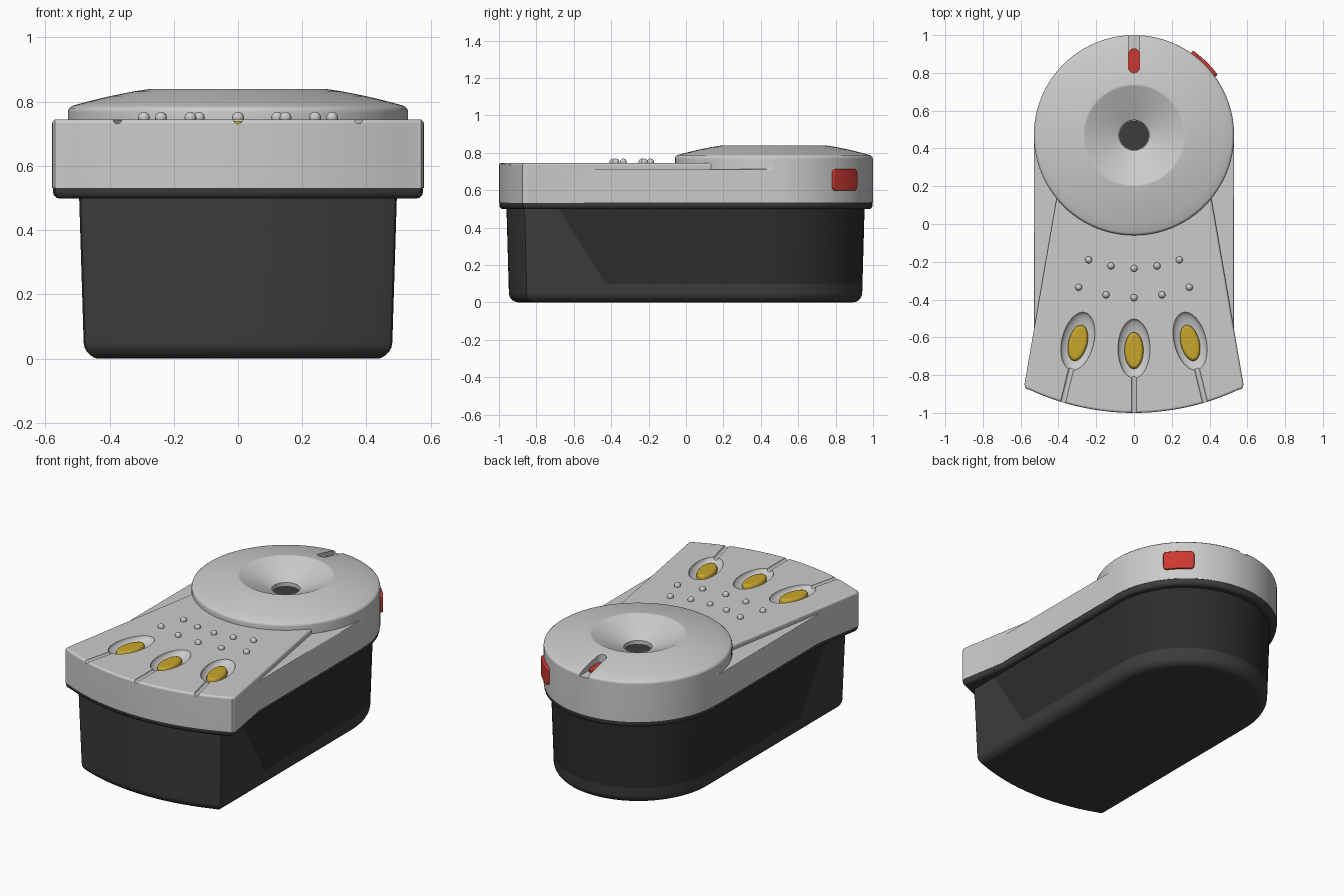
import bpy, bmesh, math
from mathutils import Vector, Matrix

if "Cube" in bpy.data.objects:
    bpy.data.objects.remove(bpy.data.objects["Cube"])


def material(name, rgb):
    m = bpy.data.materials.new(name)
    m.diffuse_color = (*rgb, 1)
    m.use_nodes = True
    m.node_tree.nodes["Principled BSDF"].inputs["Base Color"].default_value = m.diffuse_color
    return m


DARK = material("dark_plastic", (0.045, 0.045, 0.045))
DARKER = material("darker_panel", (0.026, 0.026, 0.026))
RED = material("red", (0.6, 0.04, 0.03))
YELLOW = material("yellow", (0.58, 0.38, 0.025))


def finish(bm, name, mat=None):
    bmesh.ops.recalc_face_normals(bm, faces=bm.faces)
    me = bpy.data.meshes.new(name)
    bm.to_mesh(me)
    bm.free()
    ob = bpy.data.objects.new(name, me)
    bpy.context.collection.objects.link(ob)
    if mat:
        me.materials.append(mat)
    return ob


def prism_bm(pts, z0, z1, top=0, bottom=0, taper=(1, 1), segs=3):
    """Extruded outline with optional rounded rims and a tapered base."""
    bm = bmesh.new()
    lo = [bm.verts.new((x * taper[0], y * taper[1], z0)) for x, y in pts]
    hi = [bm.verts.new((x, y, z1)) for x, y in pts]
    n = len(pts)
    bm.faces.new(lo)
    bm.faces.new(hi)
    for i in range(n):
        j = (i + 1) % n
        bm.faces.new((lo[i], lo[j], hi[j], hi[i]))
    bmesh.ops.recalc_face_normals(bm, faces=bm.faces)
    for z, w in ((z1, top), (z0, bottom)):
        if w:
            rim = [e for e in bm.edges if all(abs(v.co.z - z) < 1e-5 for v in e.verts)]
            bmesh.ops.bevel(bm, geom=rim, offset=w, segments=segs, profile=0.5, affect='EDGES')
    return bm


def prism(name, pts, z0, z1, mat=None, **kw):
    return finish(prism_bm(pts, z0, z1, **kw), name, mat)


def ball(name, loc, size, rot=0, mat=None, u=32, v=16):
    bm = bmesh.new()
    m = Matrix.Translation(loc) @ Matrix.Rotation(rot, 4, 'Z') @ Matrix.Diagonal((*size, 1))
    bmesh.ops.create_uvsphere(bm, u_segments=u, v_segments=v, radius=1, matrix=m)
    return finish(bm, name, mat)


def boolean(ob, other, op):
    m = ob.modifiers.new(op, 'BOOLEAN')
    m.operation, m.object, m.solver = op, other, 'EXACT'
    bpy.context.view_layer.objects.active = ob
    bpy.ops.object.modifier_apply(modifier=m.name)
    bpy.data.objects.remove(other)


def arc(cx, cy, rx, ry, a0, a1, n):
    return [(cx + rx * math.cos(math.radians(a0 + (a1 - a0) * i / n)),
             cy + ry * math.sin(math.radians(a0 + (a1 - a0) * i / n))) for i in range(n + 1)]


def front_curve(half, y0, n=24):
    """Shallow bowed front, left to right."""
    R = 1.31
    xs = [half * (2 * i / n - 1) for i in range(n + 1)]
    return [(x, y0 + R - math.sqrt(R * R - x * x)) for x in xs]


# Front part shared by deck and rim: bowed edge with rounded, flared corners
corner = [(0.57, -0.874), (0.578, -0.862), (0.579, -0.845)]
front = [(-x, y) for x, y in reversed(corner)] + front_curve(0.555, -1.0) + corner

# Lower tub, tapered, with a darker wrap-around panel
tub_pts = front_curve(0.475, -0.96) + [(0.49, -0.863), (0.495, -0.85)] \
    + arc(0, 0.46, 0.495, 0.495, 0, 180, 48) + [(-0.495, -0.85), (-0.49, -0.863)]
bm = prism_bm(tub_pts, 0, 0.51, bottom=0.05, taper=(0.968, 0.985), segs=5)
p, nrm = Vector((0, -0.68, 0.5)), Vector((0, 0.4, 0.25))
for co, no in ((Vector((0, 0, 0.1)), Vector((0, 0, 1))), (p, nrm)):
    bmesh.ops.bisect_plane(bm, geom=bm.verts[:] + bm.edges[:] + bm.faces[:], plane_co=co, plane_no=no)
for f in bm.faces:
    c = f.calc_center_median()
    if c.z > 0.1 and (c - p).dot(nrm) > 0:
        f.material_index = 1
tub = finish(bm, "lower_tub", DARK)
tub.data.materials.append(DARKER)

# Dark rim between the tub and the grey top
rim_pts = front + [(0.53, -0.56)] + arc(0, 0.47, 0.53, 0.53, 0, 180, 48) + [(-0.53, -0.56)]
prism("lower_rim", [(x * 0.996, y * 0.998) for x, y in rim_pts], 0.498, 0.536, DARK, bottom=0.022)

# Round turret with a conical dish
profile = [(0, 0.535), (0.53, 0.535), (0.53, 0.768), (0.527, 0.778), (0.517, 0.787), (0.47, 0.8),
           (0.4, 0.817), (0.33, 0.831), (0.272, 0.84), (0.26, 0.84), (0.08, 0.757), (0.08, 0.728), (0, 0.728)]
bm = bmesh.new()
vs = [bm.verts.new((r, 0.47, z)) for r, z in profile]
es = [bm.edges.new(e) for e in zip(vs, vs[1:])]
bmesh.ops.spin(bm, geom=vs + es, cent=(0, 0.47, 0), axis=(0, 0, 1), angle=2 * math.pi, steps=96)
bmesh.ops.remove_doubles(bm, verts=bm.verts, dist=1e-5)
top = finish(bm, "top_housing")

# Red marker slot at the back of the turret
slot = arc(0, 0.83, 0.03, 0.03, 180, 360, 12) + [(0.03, 1.1), (-0.03, 1.1)]
boolean(top, prism("slot_cutter", slot, 0.768, 0.95), 'DIFFERENCE')
marker = arc(0, 0.83, 0.0295, 0.0295, 180, 360, 12) + arc(0, 0.9, 0.0295, 0.0295, 0, 180, 12)
prism("red_marker", marker, 0.76, 0.781, RED)
prism("dish_hole_floor", arc(0, 0.47, 0.079, 0.079, 0, 352.5, 47), 0.72, 0.733, DARK)

# Side shelf and flared deck joined to the turret (dish interior is kept clear)
shelf = [(-0.53, -0.6), (0.53, -0.6), (0.53, 0.46), (-0.53, 0.46)]
deck = front + [(0.385, 0.28), (-0.385, 0.28)]
boolean(top, prism("shelf", shelf, 0.533, 0.714, top=0.006), 'UNION')
boolean(top, prism("deck", deck, 0.531, 0.745, top=0.013), 'UNION')
# (deck stays below the dish: refresh the hole so its floor is open)
boolean(top, prism("hole_cutter", arc(0, 0.47, 0.08, 0.08, 0, 356.25, 95), 0.7285, 0.9), 'DIFFERENCE')

# Three scooped pockets with keys and thin grooves to the front edge
for x, y, rot in ((0, -0.66, 0), (0.297, -0.62, 0.24), (-0.297, -0.62, -0.24)):
    boolean(top, ball("scoop", (x, y, 0.745), (0.085, 0.157, 0.042), rot), 'DIFFERENCE')
    d = Vector((math.sin(rot), -math.cos(rot), 0))
    bm = bmesh.new()
    m = Matrix.Translation(Vector((x, y, 0.745)) + d * 0.28) @ Matrix.Rotation(rot, 4, 'Z') \
        @ Matrix.Rotation(math.pi / 2, 4, 'X')
    bmesh.ops.create_cone(bm, cap_ends=True, segments=16, radius1=0.014, radius2=0.014, depth=0.3, matrix=m)
    boolean(top, finish(bm, "groove"), 'DIFFERENCE')
    key = prism("yellow_key", arc(0, 0, 0.05, 0.097, 0, 350, 35), 0.69, 0.74, YELLOW, top=0.018)
    key.location = (x, y - 0.01, 0)
    key.rotation_euler.z = rot

# Two bowed rows of small studs
for x, y in ((0, -0.235), (0.122, -0.222), (0.24, -0.19), (0, -0.39), (0.148, -0.375), (0.293, -0.335)):
    for s in ((1, -1) if x else (1,)):
        ball("stud", (s * x, y, 0.75), (0.0185,) * 3, u=16, v=10)

# Red side button wrapped around the turret wall
w, h, r = 0.09, 0.057, 0.022
pts = []
for sx, sy, a in ((1, 1, 0), (-1, 1, 90), (-1, -1, 180), (1, -1, 270)):
    pts += arc(sx * (w - r), sy * (h - r), r, r, a, a + 90, 5)
bm = prism_bm(pts, 0.5, 0.546, top=0.006)
for i in range(-4, 5):
    bmesh.ops.bisect_plane(bm, geom=bm.verts[:] + bm.edges[:] + bm.faces[:],
                           plane_co=(i * 0.0163, 0, 0), plane_no=(1, 0, 0))
for v in bm.verts:
    u, z, rad = v.co
    a = math.radians(45.5) + u / 0.53
    v.co = (rad * math.cos(a), 0.47 + rad * math.sin(a), 0.655 + z)
finish(bm, "side_button", RED)

# Smooth shading with crisp edges
bpy.ops.object.select_all(action='SELECT')
bpy.context.view_layer.objects.active = top
bpy.ops.object.shade_smooth_by_angle(angle=math.radians(32))
for ob in bpy.context.scene.objects:
    wn = ob.modifiers.new("weighted", 'WEIGHTED_NORMAL')
    wn.keep_sharp = True
